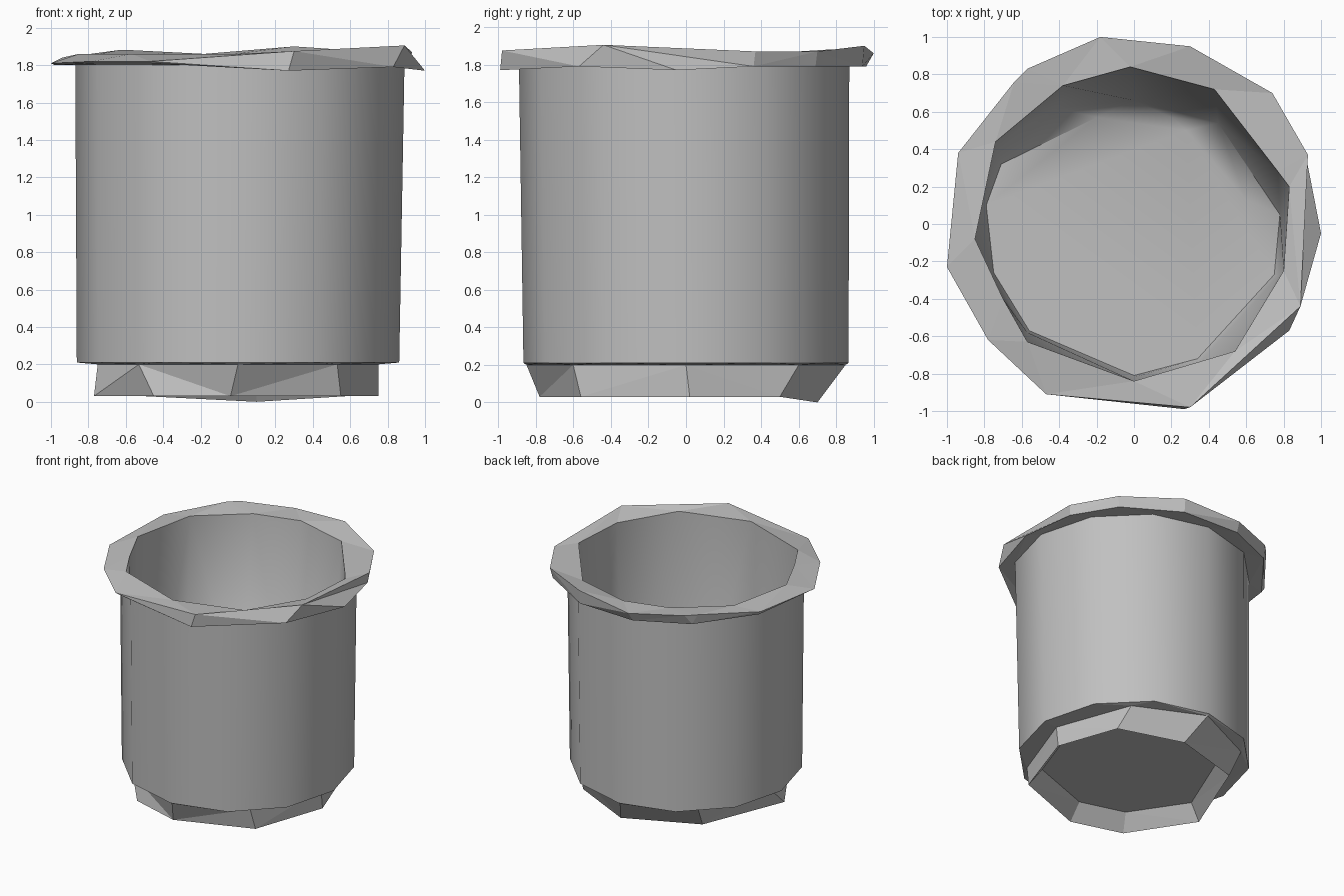
import bpy
import bmesh
import math

start_cube = bpy.data.objects.get("Cube")
if start_cube:
    bpy.data.objects.remove(start_cube, do_unlink=True)

GREY = (0.53, 0.53, 0.53, 1.0)
clay = bpy.data.materials.new("plain grey")
clay.use_nodes = True
clay.diffuse_color = GREY
clay.node_tree.nodes["Principled BSDF"].inputs["Base Color"].default_value = GREY


def heading(point):
    return math.atan2(point[1], point[0]) % math.tau


def oval(sides, radius_x, radius_y, z, centre=(0.0, 0.0)):
    """Evenly divided ring of points at one height."""
    angles = [math.tau * i / sides for i in range(sides)]
    return [(centre[0] + radius_x * math.cos(a), centre[1] + radius_y * math.sin(a), z)
            for a in angles]


def level(points, z):
    return [(x, y, z) for x, y in points]


def stitch(bm, lower, upper):
    """Fill between two rings of any side counts with triangles, in order of heading."""
    i = j = 0
    n, m = len(lower), len(upper)
    while i < n or j < m:
        next_low = heading(lower[(i + 1) % n].co) + math.tau * ((i + 1) // n)
        next_up = heading(upper[(j + 1) % m].co) + math.tau * ((j + 1) // m)
        a, b = lower[i % n], upper[j % m]
        if j >= m or (i < n and next_low <= next_up):
            bm.faces.new((a, lower[(i + 1) % n], b))
            i += 1
        else:
            bm.faces.new((a, upper[(j + 1) % m], b))
            j += 1


def build(name, rings, smooth=False, cap_first=False, cap_last=False):
    """Skin a chain of rings into one object."""
    bm = bmesh.new()
    loops = [[bm.verts.new(p) for p in sorted(ring, key=heading)] for ring in rings]
    for lower, upper in zip(loops, loops[1:]):
        stitch(bm, lower, upper)
    if cap_first:
        bm.faces.new(list(reversed(loops[0])))
    if cap_last:
        bm.faces.new(loops[-1])
    mesh = bpy.data.meshes.new(name)
    bm.to_mesh(mesh)
    bm.free()
    mesh.materials.append(clay)
    obj = bpy.data.objects.new(name, mesh)
    bpy.context.collection.objects.link(obj)
    if smooth:
        bpy.ops.object.select_all(action='DESELECT')
        obj.select_set(True)
        bpy.context.view_layer.objects.active = obj
        bpy.ops.object.shade_smooth_by_angle(angle=math.radians(42))


# Uneven rings of the lip
lip_crest = [(.93, .37, 1.87), (.74, .7, 1.87), (.3, .95, 1.9), (-.18, 1, 1.86),
             (-.57, .83, 1.88), (-.64, .76, 1.88), (-.94, .38, 1.84), (-1, -.23, 1.81),
             (-.78, -.62, 1.82), (-.47, -.91, 1.82), (.3, -.98, 1.875), (.89, -.44, 1.905)]
lip_under = [(1, -.05, 1.77), (.92, .36, 1.79), (.72, .69, 1.79), (.3, .94, 1.79),
             (-.19, .96, 1.79), (-.6, .78, 1.8), (-.92, .37, 1.81), (-.98, -.23, 1.8),
             (-.77, -.61, 1.81), (-.46, -.9, 1.81), (.27, -.99, 1.77), (.83, -.57, 1.79)]
mouth = level([(.83, .2), (.77, .28), (.43, .72), (-.02, .84), (-.38, .74), (-.74, .44),
               (-.85, -.08), (-.7, -.4), (-.57, -.63), (0, -.84), (.54, -.68), (.8, -.25)], 1.86)

# Rings of the cavity
cavity_low = level([(.78, .05), (.45, .54), (0, .66), (-.4, .62), (-.73, .36), (-.81, .1),
                    (-.77, -.27), (-.57, -.58), (0, -.82), (.35, -.74), (.77, -.28)], .3)
floor_edge = level([(.6, .13), (.28, .5), (.2, .57), (-.2, .57), (-.71, .32), (-.79, .1),
                    (-.75, -.26), (-.56, -.57), (0, -.81), (.34, -.72), (.75, -.27)], .23)

# Rings of the body and the hollow foot
body_top = oval(12, .88, .88, 1.8, centre=(.01, -.01))
body_bottom = oval(12, .862, .866, .21)
foot_top = oval(8, .75, .85, .2)
foot_rim = level([(.75, .02), (.58, .5), (-.5, .5), (-.77, -.17), (-.45, -.66),
                  (-.04, -.78), (.55, -.56)], .03) + [(.1, .7, 0)]
foot_hollow = [(.88 * x, .86 * y, .15) for x, y, z in foot_rim]

build("pot_body", [body_bottom, body_top], smooth=True)
build("pot_lip", [body_top, lip_under, lip_crest, mouth])
build("pot_cavity", [mouth, cavity_low, floor_edge], smooth=True, cap_last=True)
build("pot_foot", [foot_hollow, foot_rim, foot_top, body_bottom], cap_first=True)
